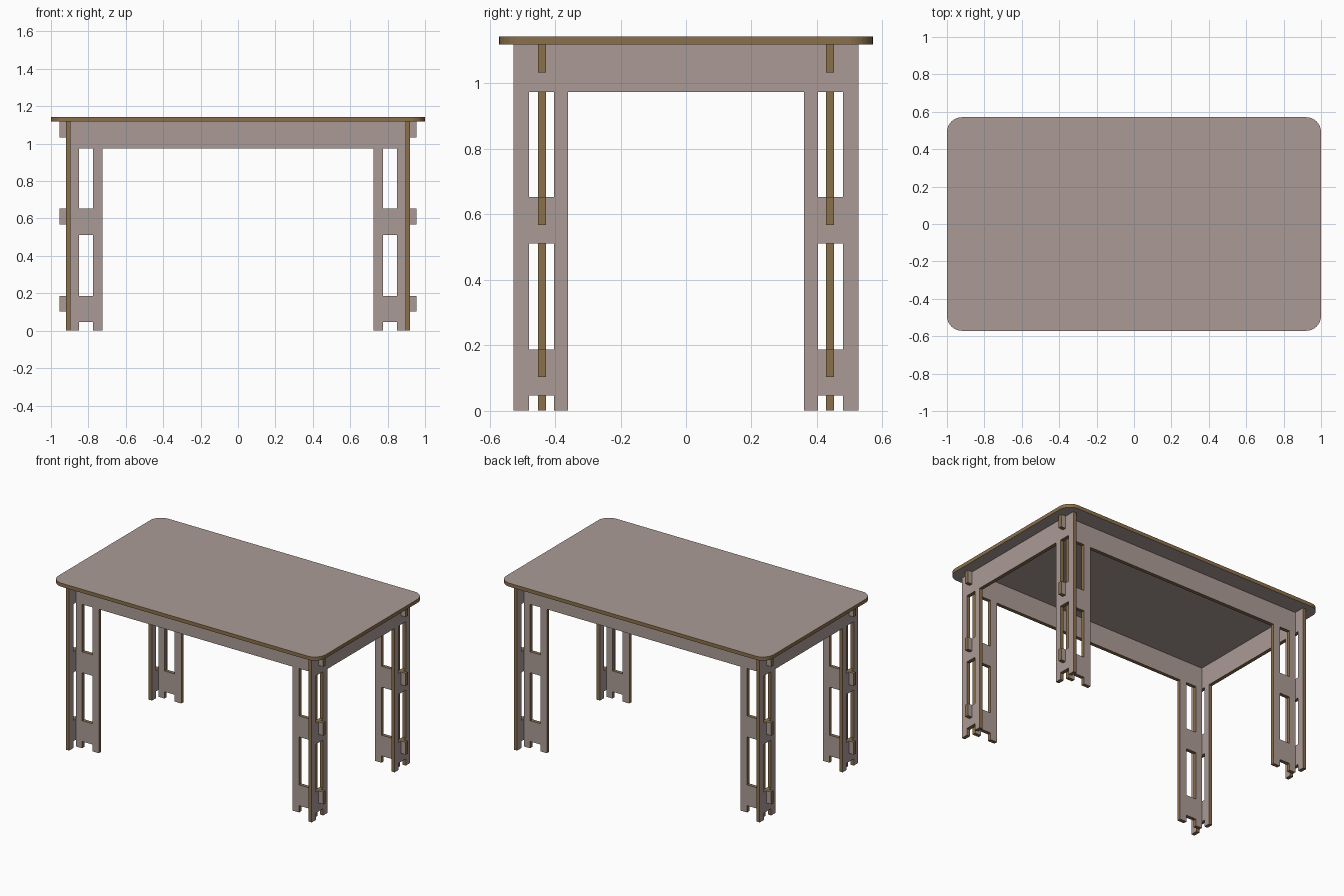
import bpy, bmesh, math
from mathutils import Matrix

if "Cube" in bpy.data.objects:
    bpy.data.objects.remove(bpy.data.objects["Cube"])

T = 0.0245                    # sheet thickness
TOP = 1.1185                  # underside of the table top
LONG_Y, END_X = 0.4405, 0.908 # panel centre planes
BARS = [(0.046, 0.1025, 0.1865), (0.511, 0.567, 0.653), (0.974, 1.034, TOP)]  # bottom, tab bottom, top


def make_mat(name, rgb):
    m = bpy.data.materials.new(name)
    m.diffuse_color = (*rgb, 1)
    m.use_nodes = True
    m.node_tree.nodes["Principled BSDF"].inputs["Base Color"].default_value = m.diffuse_color
    return m


FACE = make_mat("mauve laminate", (0.41, 0.33, 0.305))
EDGE = make_mat("brown cut edge", (0.26, 0.16, 0.07))


def sheet(name, loops, matrix):
    """Flat sheet from an outline and holes, thickened evenly about its plane."""
    bm = bmesh.new()
    edges = []
    for pts in loops:
        vs = [bm.verts.new((u, v, -T / 2)) for u, v in pts]
        edges += [bm.edges.new((vs[i - 1], vs[i])) for i in range(len(vs))]
    bmesh.ops.triangle_fill(bm, edges=edges, use_beauty=True, normal=(0, 0, 1))
    ext = bmesh.ops.extrude_face_region(bm, geom=bm.faces[:], use_keep_orig=True)
    bmesh.ops.translate(bm, vec=(0, 0, T),
                        verts=[g for g in ext["geom"] if isinstance(g, bmesh.types.BMVert)])
    bmesh.ops.recalc_face_normals(bm, faces=bm.faces[:])
    bm.normal_update()
    for f in bm.faces:        # cut edges are brown, broad sides mauve
        f.material_index = 0 if abs(f.normal.z) > 0.9 else 1
    bm.transform(matrix)
    me = bpy.data.meshes.new(name)
    bm.to_mesh(me)
    bm.free()
    me.materials.append(FACE)
    me.materials.append(EDGE)
    bpy.context.collection.objects.link(bpy.data.objects.new(name, me))


def mirrored(half):
    return half + [(-u, v) for u, v in reversed(half)]


def both(loop):
    return [loop, [(-u, v) for u, v in loop]]


def foot(a, b, c, d):
    """Inner post, notch and outer post at floor level."""
    z = BARS[0][0]
    return [(a, BARS[2][0]), (a, 0), (b, 0), (b, z), (c, z), (c, 0), (d, 0)]


# Long panels: hooks stick out through the end panels
a, b, c, d, hook = 0.7245, 0.774, 0.8505, END_X - T / 2, 0.955
half = foot(a, b, c, d)
for _, lo, hi in BARS:
    half += [(d, lo), (hook, lo), (hook, hi)]
    if hi < TOP:
        half.append((d, hi))
long_loops = [mirrored(half)]
for i in (0, 1):
    z0, z1 = BARS[i][2], BARS[i + 1][0]
    long_loops += both([(b, z0), (c, z0), (c, z1), (b, z1)])

# End panels: slots in each crossbar receive the hooks
a, b, c, d = 0.360, 0.403, 0.480, 0.5265
s0, s1 = LONG_Y - T / 2, LONG_Y + T / 2
half = foot(a, b, c, d) + [(d, TOP), (s1, TOP), (s1, BARS[2][1]), (s0, BARS[2][1]), (s0, TOP)]
end_loops = [mirrored(half)]
for i in (0, 1):
    lo, z0, z1 = BARS[i][1], BARS[i][2], BARS[i + 1][0]
    end_loops += both([(b, z0), (s0, z0), (s0, lo), (s1, lo), (s1, z0), (c, z0), (c, z1), (b, z1)])

upright_x = Matrix.Rotation(math.pi / 2, 4, 'X')
upright_y = Matrix(((0, 0, 1, 0), (1, 0, 0, 0), (0, 1, 0, 0), (0, 0, 0, 1)))
for label, s in (("front", -1), ("back", 1)):
    sheet(label + "_panel", long_loops, Matrix.Translation((0, s * LONG_Y, 0)) @ upright_x)
for label, s in (("left", -1), ("right", 1)):
    sheet(label + "_end_panel", end_loops, Matrix.Translation((s * END_X, 0, 0)) @ upright_y)

# Table top with rounded corners
R, W, D, N = 0.08, 1.0, 0.571, 10
outline = []
for k, (sx, sy) in enumerate(((1, 1), (-1, 1), (-1, -1), (1, -1))):
    for i in range(N + 1):
        t = (k + i / N) * math.pi / 2
        outline.append((sx * (W - R) + R * math.cos(t), sy * (D - R) + R * math.sin(t)))
sheet("table_top", [outline], Matrix.Translation((0, 0, TOP + T / 2)))
